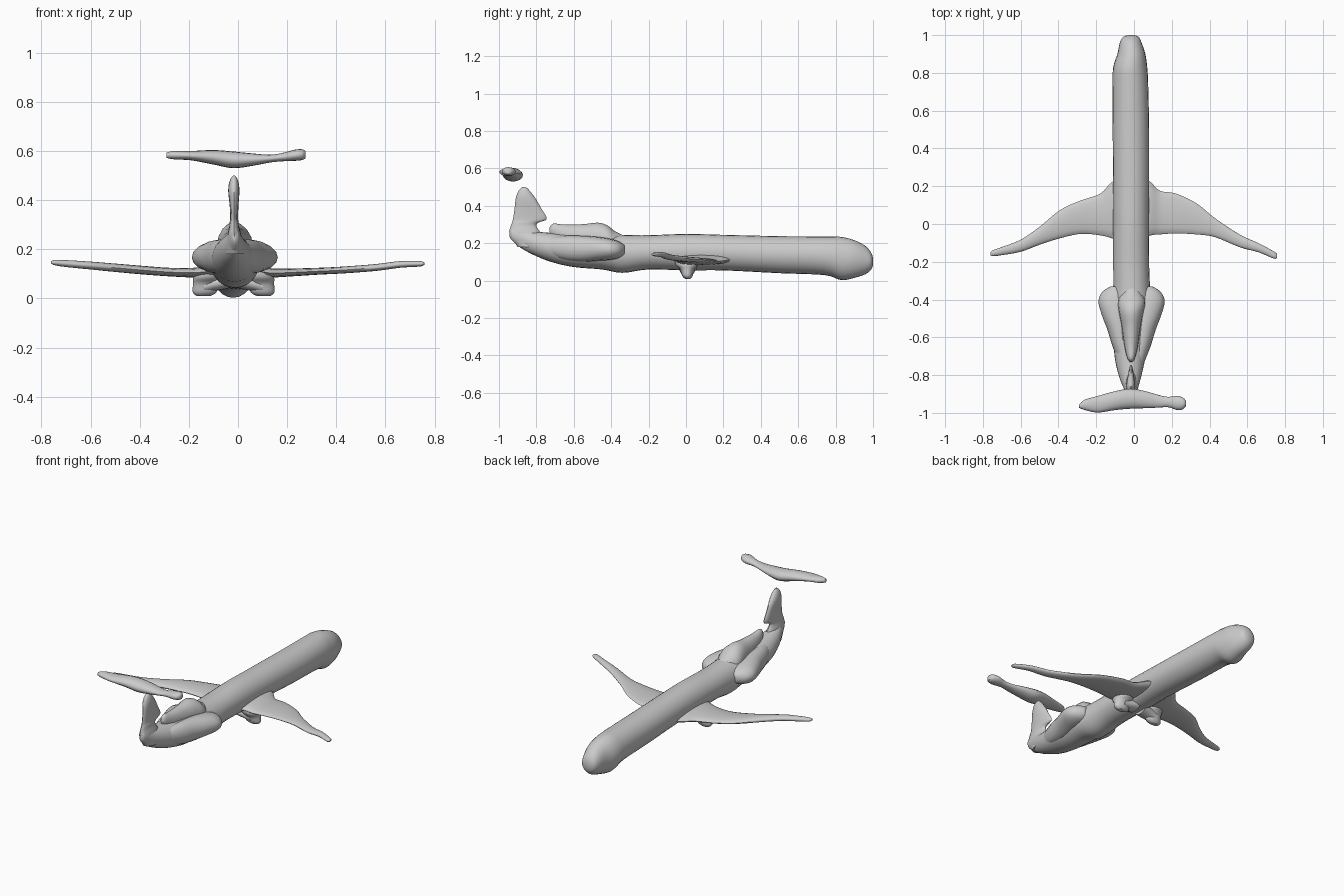
import bpy, bmesh, math
from mathutils import Vector


def smooth(st, n):
    """Catmull-Rom interpolation between stations."""
    out = []
    for i in range(len(st) - 1):
        p = [st[max(i - 1, 0)], st[i], st[i + 1], st[min(i + 2, len(st) - 1)]]
        for k in range(n):
            t = k / n
            out.append([0.5 * (2 * b + (c - a) * t + (2 * a - 5 * b + 4 * c - d) * t * t
                               + (3 * b - a - 3 * c + d) * t ** 3) for a, b, c, d in zip(*p)])
    return out + [list(st[-1])]


def loft(name, axis, stations, seg=16, n=4):
    """Skin ellipses along an axis: (position, low1, high1, low2, high2)."""
    others = [i for i in range(3) if i != axis]
    bm = bmesh.new()
    rings = []
    for pos, a0, a1, b0, b1 in smooth(stations, n):
        ring = []
        for k in range(seg):
            t = 2 * math.pi * k / seg
            co = Vector((0, 0, 0))
            co[axis] = pos
            co[others[0]] = (a0 + a1) / 2 + (a1 - a0) / 2 * math.cos(t)
            co[others[1]] = (b0 + b1) / 2 + (b1 - b0) / 2 * math.sin(t)
            ring.append(bm.verts.new(co))
        rings.append(ring)
    for r, s in zip(rings, rings[1:]):
        for k in range(seg):
            j = (k + 1) % seg
            bm.faces.new((r[k], r[j], s[j], s[k]))
    bm.faces.new(rings[0])
    bm.faces.new(rings[-1])
    bmesh.ops.recalc_face_normals(bm, faces=bm.faces)
    me = bpy.data.meshes.new(name)
    bm.to_mesh(me)
    bm.free()
    ob = bpy.data.objects.new(name, me)
    bpy.context.collection.objects.link(ob)
    bpy.ops.object.select_all(action='DESELECT')
    ob.select_set(True)
    bpy.context.view_layer.objects.active = ob
    bpy.ops.object.shade_smooth_by_angle(angle=math.radians(50))
    return ob


def about(centre, side, stations):
    """Place (pos, inner offset, outer offset, low, high) on one side of a centre line."""
    return [(p, centre + side * a, centre + side * b, c, d) for p, a, b, c, d in stations]


# Fuselage, nose at +y, with drooped nose gear bulge and upswept tail
loft("fuselage", 1, [
    (1.0, -0.03, 0.0, 0.085, 0.12), (0.99, -0.058, 0.025, 0.06, 0.15),
    (0.96, -0.075, 0.04, 0.035, 0.185), (0.9, -0.088, 0.06, 0.015, 0.216),
    (0.83, -0.11, 0.07, 0.003, 0.234), (0.74, -0.113, 0.075, 0.03, 0.236),
    (0.5, -0.113, 0.08, 0.04, 0.238), (0.2, -0.11, 0.08, 0.055, 0.245),
    (0.0, -0.11, 0.08, 0.055, 0.25), (-0.2, -0.11, 0.08, 0.06, 0.243),
    (-0.34, -0.11, 0.085, 0.042, 0.245), (-0.45, -0.115, 0.09, 0.06, 0.25),
    (-0.6, -0.11, 0.08, 0.073, 0.25), (-0.72, -0.1, 0.058, 0.1, 0.255),
    (-0.82, -0.075, 0.035, 0.14, 0.265), (-0.89, -0.045, 0.015, 0.18, 0.28),
    (-0.93, -0.03, 0.005, 0.215, 0.28), (-0.943, -0.02, -0.01, 0.235, 0.26)], seg=24)

# Ridge on the back, ending in a spike ahead of the fin
loft("dorsal_ridge", 1, [
    (-0.32, -0.03, 0.01, 0.18, 0.235), (-0.38, -0.075, 0.05, 0.14, 0.265),
    (-0.42, -0.085, 0.06, 0.14, 0.295), (-0.47, -0.08, 0.05, 0.14, 0.31),
    (-0.55, -0.065, 0.035, 0.15, 0.302), (-0.65, -0.05, 0.02, 0.19, 0.3),
    (-0.71, -0.035, 0.005, 0.23, 0.305), (-0.73, -0.022, -0.008, 0.25, 0.285)])

# Vertical fin with a notch at its leading edge
loft("tail_fin", 2, [
    (0.18, -0.055, 0.025, -0.9, -0.76), (0.25, -0.045, 0.015, -0.943, -0.775),
    (0.29, -0.036, 0.004, -0.938, -0.8), (0.31, -0.034, 0.002, -0.93, -0.79),
    (0.33, -0.032, 0.0, -0.925, -0.745), (0.38, -0.034, 0.002, -0.917, -0.77),
    (0.44, -0.04, 0.006, -0.91, -0.805), (0.48, -0.033, 0.0, -0.895, -0.835),
    (0.5, -0.02, -0.012, -0.875, -0.855)])

# Tailplane floating above the fin
loft("tailplane", 0, [
    (-0.29, -0.973, -0.955, 0.572, 0.594), (-0.26, -0.985, -0.93, 0.566, 0.6),
    (-0.19, -0.998, -0.91, 0.562, 0.6), (-0.1, -0.985, -0.885, 0.545, 0.604),
    (-0.02, -0.978, -0.872, 0.53, 0.598), (0.06, -0.975, -0.885, 0.54, 0.59),
    (0.13, -0.972, -0.905, 0.553, 0.585), (0.18, -0.97, -0.915, 0.558, 0.592),
    (0.23, -0.985, -0.91, 0.56, 0.605), (0.26, -0.98, -0.92, 0.563, 0.607),
    (0.274, -0.965, -0.935, 0.57, 0.6)])

# Main wings, swept back and slightly raised at the tips
loft("left_wing", 0, [
    (-0.06, -0.1, 0.26, 0.085, 0.14), (-0.12, -0.075, 0.22, 0.085, 0.135),
    (-0.18, -0.06, 0.16, 0.085, 0.125), (-0.28, -0.052, 0.125, 0.09, 0.125),
    (-0.39, -0.075, 0.075, 0.098, 0.133), (-0.5, -0.11, -0.015, 0.108, 0.142),
    (-0.6, -0.147, -0.083, 0.118, 0.15), (-0.7, -0.165, -0.122, 0.128, 0.156),
    (-0.745, -0.17, -0.138, 0.135, 0.157), (-0.76, -0.165, -0.15, 0.142, 0.152)])
loft("right_wing", 0, [
    (0.04, -0.08, 0.26, 0.085, 0.14), (0.09, -0.06, 0.22, 0.085, 0.135),
    (0.14, -0.055, 0.175, 0.085, 0.122), (0.22, -0.05, 0.162, 0.09, 0.122),
    (0.33, -0.055, 0.11, 0.097, 0.125), (0.43, -0.07, 0.03, 0.102, 0.13),
    (0.56, -0.123, -0.056, 0.112, 0.14), (0.66, -0.15, -0.102, 0.125, 0.152),
    (0.74, -0.183, -0.145, 0.13, 0.152), (0.758, -0.178, -0.16, 0.137, 0.146)])

for side, label in ((-1, "left"), (1, "right")):
    # Rear engine fairings blended into the body
    loft(label + "_engine", 1, about(-0.013, side, [
        (-0.33, 0.06, 0.11, 0.14, 0.19), (-0.36, 0.02, 0.155, 0.12, 0.21),
        (-0.41, 0.0, 0.175, 0.11, 0.225), (-0.48, 0.0, 0.158, 0.105, 0.235),
        (-0.56, 0.0, 0.128, 0.1, 0.24), (-0.65, 0.0, 0.1, 0.11, 0.24),
        (-0.75, 0.0, 0.06, 0.14, 0.23)]))
    # Wheel pods hanging below the wing roots
    loft(label + "_wheel_pod", 2, [
        (z, *sorted((-0.018 + side * a, -0.018 + side * b)), c, d) for z, a, b, c, d in [
            (0.01, 0.095, 0.15, -0.005, 0.025), (0.025, 0.07, 0.166, -0.02, 0.035),
            (0.06, 0.06, 0.165, -0.032, 0.045), (0.085, 0.05, 0.165, -0.055, 0.07),
            (0.11, 0.05, 0.155, -0.06, 0.08)]])
    # Low fairing joining the pods to the belly
    loft(label + "_pod_fairing", 0, [
        (-0.018 + side * x, *r) for x, *r in [
            (0.02, -0.04, 0.06, 0.04, 0.1), (0.08, -0.035, 0.05, 0.03, 0.09),
            (0.12, -0.03, 0.045, 0.02, 0.08)]])
